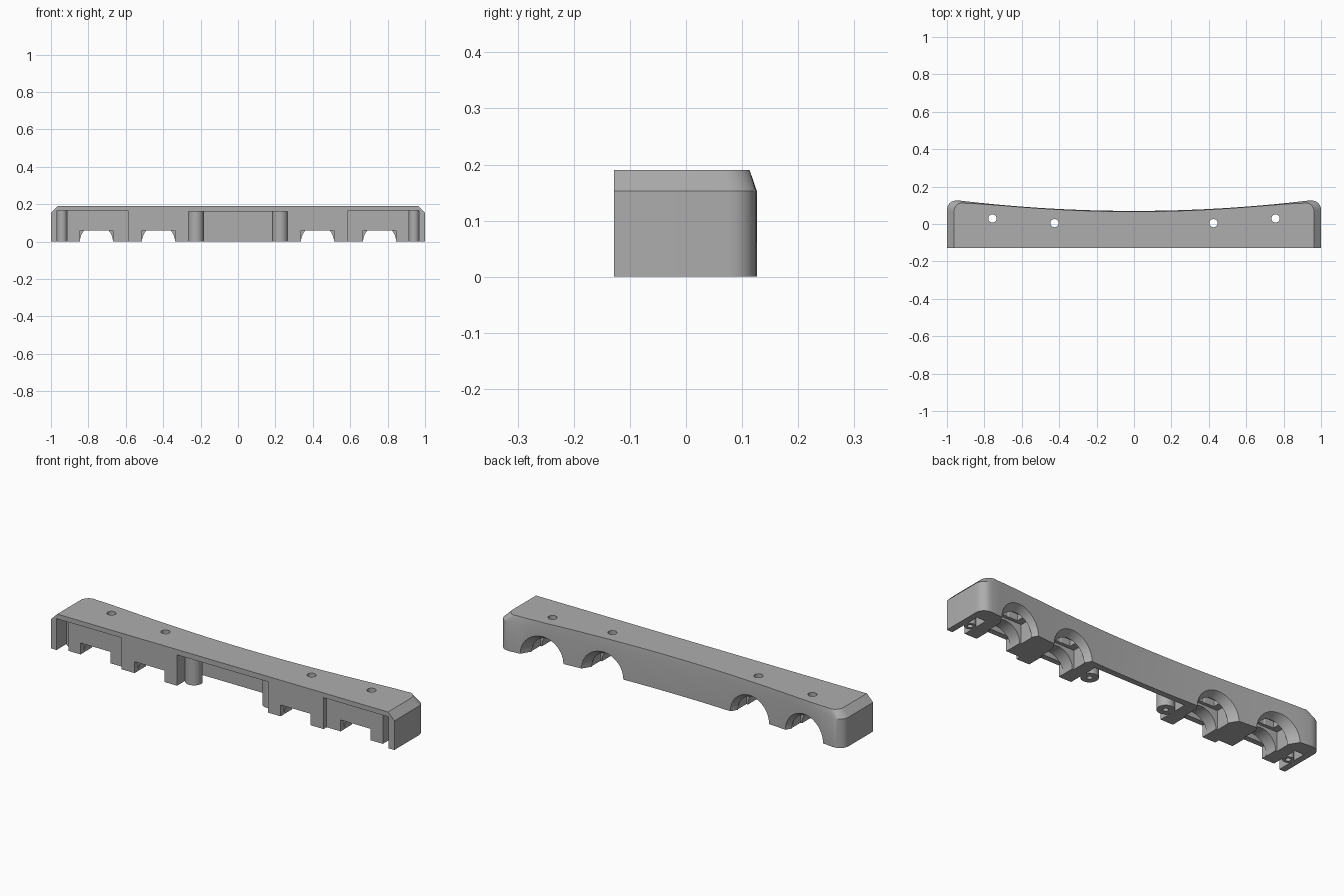
import bpy, bmesh, math
from mathutils import Matrix

if "Cube" in bpy.data.objects:
    bpy.data.objects.remove(bpy.data.objects["Cube"])

grey = bpy.data.materials.new("plain grey")
grey.use_nodes = True
grey.diffuse_color = (0.42, 0.42, 0.42, 1)
grey.node_tree.nodes["Principled BSDF"].inputs["Base Color"].default_value = (0.42, 0.42, 0.42, 1)

FRONT, TOP, SHOULDER = -0.128, 0.19, 0.153


def make(name, bm):
    bmesh.ops.recalc_face_normals(bm, faces=bm.faces)
    mesh = bpy.data.meshes.new(name)
    bm.to_mesh(mesh)
    bm.free()
    obj = bpy.data.objects.new(name, mesh)
    bpy.context.collection.objects.link(obj)
    mesh.materials.append(grey)
    return obj


def box(name, x0, x1, y0, y1, z0, z1):
    bm = bmesh.new()
    bmesh.ops.create_cube(bm, size=1)
    for v in bm.verts:
        v.co.x = x1 if v.co.x > 0 else x0
        v.co.y = y1 if v.co.y > 0 else y0
        v.co.z = z1 if v.co.z > 0 else z0
    return make(name, bm)


def upright(name, x, y, r, z0, z1):
    bm = bmesh.new()
    bmesh.ops.create_cone(bm, cap_ends=True, segments=32, radius1=r, radius2=r, depth=z1 - z0,
                          matrix=Matrix.Translation((x, y, (z0 + z1) / 2)))
    return make(name, bm)


def along_y(name, x, y0, y1, r0, r1):
    bm = bmesh.new()
    turn = Matrix.Rotation(-math.pi / 2, 4, "X")
    bmesh.ops.create_cone(bm, cap_ends=True, segments=48, radius1=r0, radius2=r1, depth=y1 - y0,
                          matrix=Matrix.Translation((x, (y0 + y1) / 2, 0)) @ turn)
    return make(name, bm)


def cut(target, cutter):
    mod = target.modifiers.new("cut", "BOOLEAN")
    mod.operation = "DIFFERENCE"
    mod.solver = "EXACT"
    mod.object = cutter
    bpy.context.view_layer.update()
    graph = bpy.context.evaluated_depsgraph_get()
    mesh = bpy.data.meshes.new_from_object(target.evaluated_get(graph))
    target.modifiers.clear()
    target.data = mesh
    bpy.data.objects.remove(cutter)


def back_y(x):
    return 0.07 + 0.058 * (x / 0.955) ** 2


def plan(inset):
    # half outline from the front corner round to the middle of the back
    side, drop = 1 - inset, inset * 0.3
    half = [(side, FRONT)]
    r = 0.048
    for i in range(9):
        a = math.radians(82) * i / 8
        half.append((side - r + r * math.cos(a), 0.077 - drop + r * math.sin(a)))
    for i in range(20):
        x = 0.94 * (1 - i / 20)
        half.append((x * side, back_y(x) - 0.004 * (inset > 0) - drop * (x / 0.94) ** 8))
    half.append((0, back_y(0) - 0.004 * (inset > 0)))
    return half + [(-x, y) for x, y in reversed(half[:-1])]


# Main body with bevelled ends and a hollow-curved back
bm = bmesh.new()
rings = [[bm.verts.new((x, y, z)) for x, y in plan(inset)]
         for z, inset in ((0, 0), (SHOULDER, 0), (TOP, 0.037))]
for low, high in zip(rings, rings[1:]):
    for i in range(len(low)):
        j = (i + 1) % len(low)
        bm.faces.new((low[i], low[j], high[j], high[i]))
bm.faces.new(rings[0])
bm.faces.new(rings[-1])
body = make("body", bm)

# Central bay, open at the front and below
cut(body, box("bay", -0.265, 0.265, -0.3, 0.04, -0.1, 0.162))

for s in (-1, 1):
    def span(a, b):
        return min(s * a, s * b), max(s * a, s * b)

    # End gap and the set-back front of the outer block
    cut(body, box("end_gap", *span(0.915, 0.967), -0.3, 0.045, -0.1, 0.165))
    cut(body, box("front_step", *span(0.588, 0.92), -0.3, FRONT + 0.025, -0.1, 0.165))

    # Channels with flared mouths, pockets and screw holes
    for x, front in ((0.425, FRONT), (0.757, FRONT + 0.025)):
        wall = back_y(x)
        mid = wall - 0.077
        cx = s * x
        cut(body, box("notch", cx - 0.0875, cx + 0.0875, -0.3, front + 0.03, -0.1, 0.06))
        cut(body, along_y("channel", cx, front + 0.029, wall + 0.1, 0.088, 0.088))
        cut(body, along_y("mouth", cx, mid + 0.03, wall + 0.03, 0.088, 0.135))
        cut(body, box("seat", cx - 0.097, cx + 0.097, mid - 0.038, mid + 0.038, -0.1, 0.1))
        cut(body, box("pocket", cx - 0.06, cx + 0.06, mid - 0.02, mid + 0.024, -0.1, 0.145))
        cut(body, upright("screw_hole", cx, mid, 0.022, -0.1, 0.3))

    # Screw posts
    for label, x, y, r in (("inner", 0.225, -0.045, 0.042), ("outer", 0.941, -0.035, 0.027)):
        post = upright(("left_" if s > 0 else "right_") + label + "_post", s * x, y, r, 0, 0.168)
        cut(post, upright("pilot_hole", s * x, y, 0.013, -0.1, 0.12))

for obj in [o for o in bpy.context.scene.objects if o.type == "MESH" and o.data.materials[:1] == [grey]]:
    bpy.ops.object.select_all(action="DESELECT")
    obj.select_set(True)
    bpy.context.view_layer.objects.active = obj
    bpy.ops.object.shade_smooth_by_angle(angle=math.radians(25))
